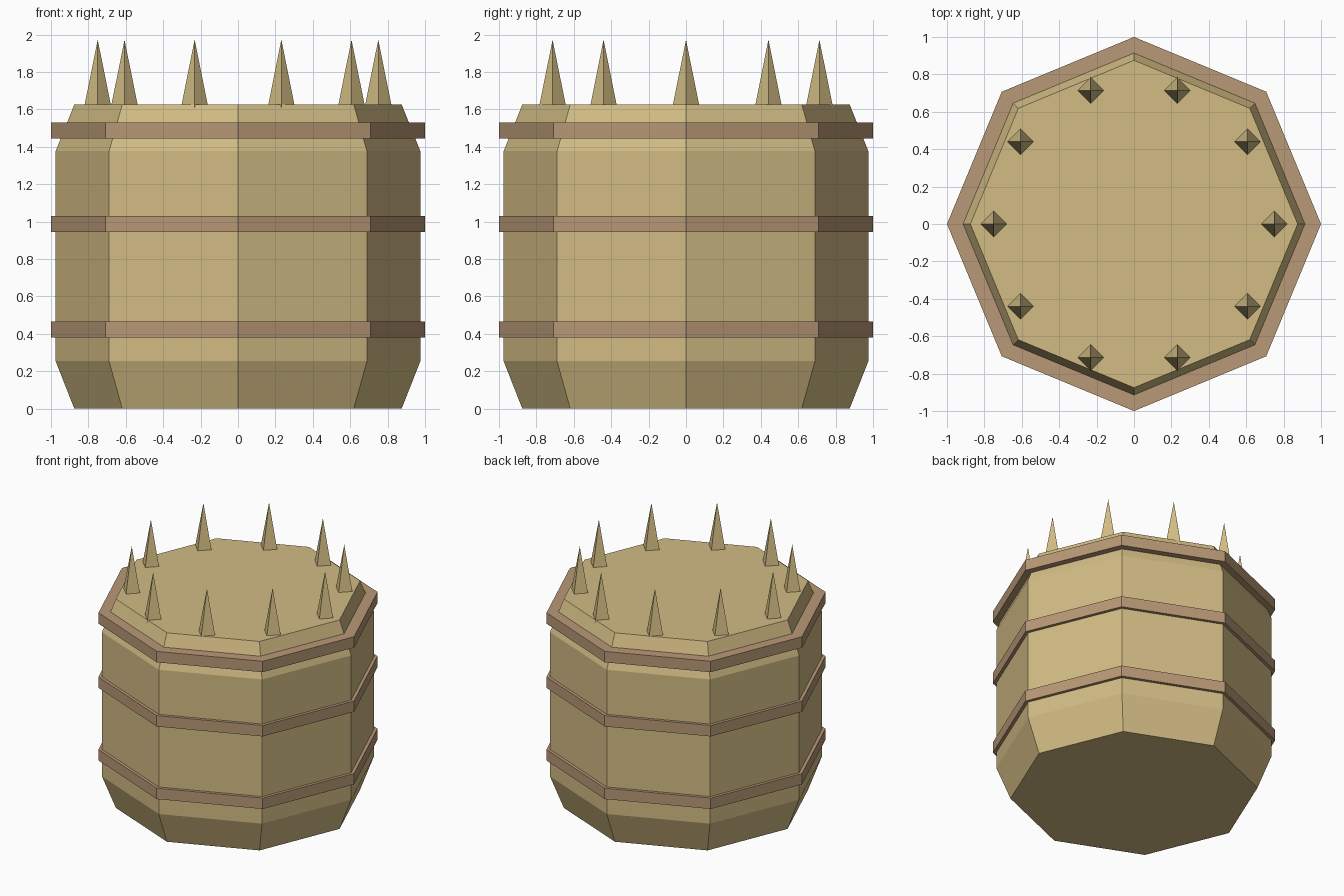
import bpy, bmesh
from math import cos, sin, tau

cube = bpy.data.objects.get("Cube")
if cube:
    bpy.data.objects.remove(cube, do_unlink=True)


def make_material(name, rgb):
    mat = bpy.data.materials.new(name)
    mat.use_nodes = True
    colour = (*rgb, 1)
    mat.diffuse_color = colour
    mat.node_tree.nodes["Principled BSDF"].inputs["Base Color"].default_value = colour
    return mat


def lathe(name, profile, sides, mat, closed=False, location=(0, 0, 0)):
    """Spin (radius, z) points into flat sides; closed joins the profile ends, otherwise caps them."""
    bm = bmesh.new()
    rings = [[bm.verts.new((r * cos(tau * i / sides), r * sin(tau * i / sides), z))
              for i in range(sides)] for r, z in profile]
    pairs = list(zip(rings, rings[1:]))
    if closed:
        pairs.append((rings[-1], rings[0]))
    else:
        bm.faces.new(rings[0])
        bm.faces.new(rings[-1])
    for low, high in pairs:
        for i in range(sides):
            j = (i + 1) % sides
            bm.faces.new((low[i], low[j], high[j], high[i]))
    bmesh.ops.remove_doubles(bm, verts=bm.verts, dist=0.0001)
    bmesh.ops.recalc_face_normals(bm, faces=bm.faces)
    mesh = bpy.data.meshes.new(name)
    bm.to_mesh(mesh)
    bm.free()
    mesh.materials.append(mat)
    obj = bpy.data.objects.new(name, mesh)
    obj.location = location
    bpy.context.collection.objects.link(obj)
    return obj


wood = make_material("tan wood", (0.645, 0.503, 0.231))
hoop = make_material("brown hoop", (0.479, 0.314, 0.181))

# Octagonal barrel with tapered ends
lathe("barrel_body", [(0.875, 0), (0.975, 0.254), (0.975, 1.377), (0.875, 1.627)], 8, wood)

# Three hoops around the barrel
for name, z in (("lower", 0.38), ("middle", 0.945), ("upper", 1.445)):
    lathe(name + "_hoop", [(0.88, z), (1, z), (1, z + 0.085), (0.88, z + 0.085)],
          8, hoop, closed=True)

# Ring of four-sided spikes on the lid
for i in range(10):
    a = tau * i / 10
    bm = bmesh.new()
    bmesh.ops.create_cone(bm, cap_ends=True, segments=4, radius1=0.073, radius2=0, depth=0.363)
    bmesh.ops.translate(bm, verts=bm.verts, vec=(0, 0, 0.363 / 2))
    mesh = bpy.data.meshes.new("lid_spike")
    bm.to_mesh(mesh)
    bm.free()
    mesh.materials.append(wood)
    spike = bpy.data.objects.new(f"lid_spike_{i + 1}", mesh)
    spike.location = (0.75 * cos(a), 0.75 * sin(a), 1.61)
    bpy.context.collection.objects.link(spike)
